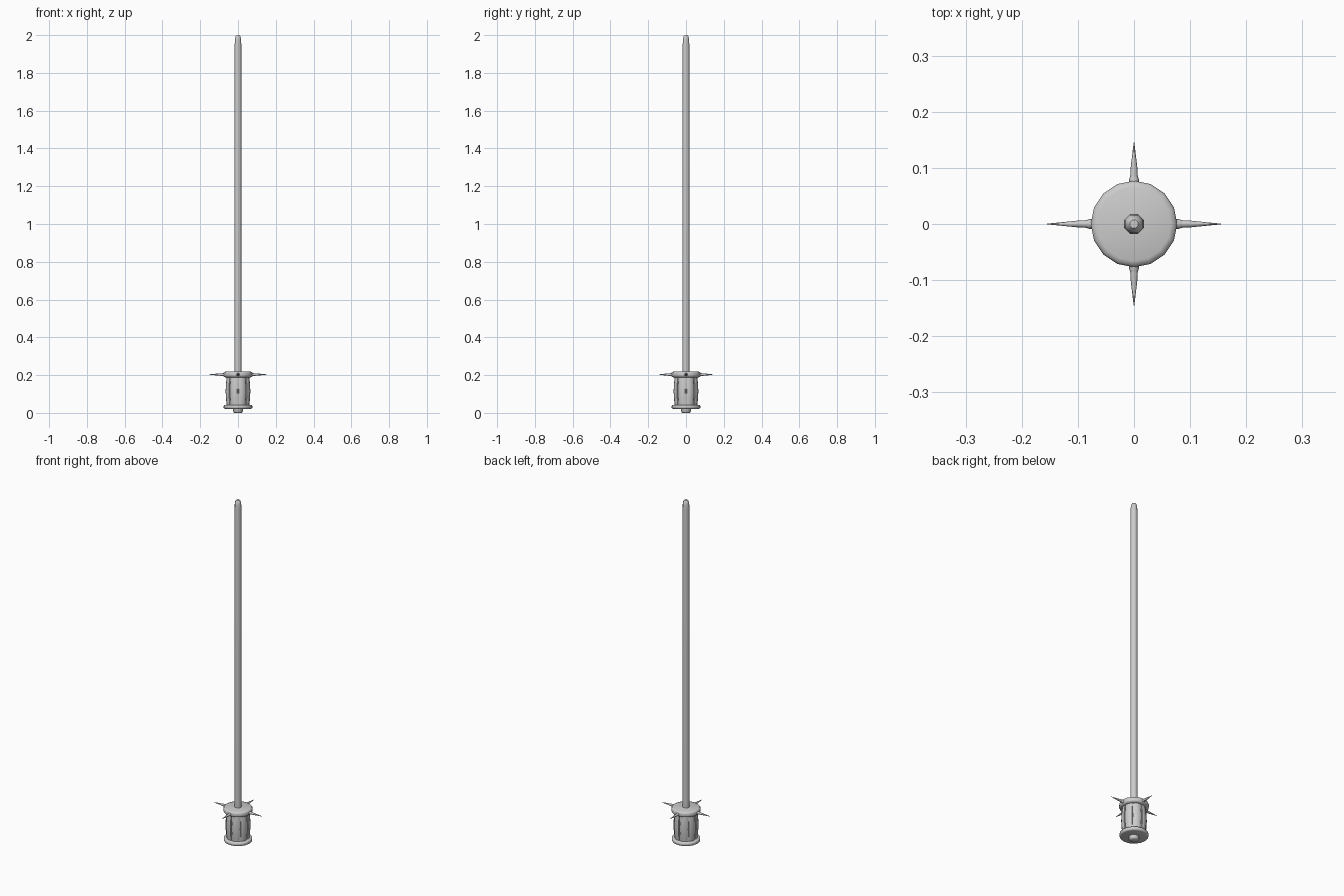
import bpy
from math import pi, cos, sin

if "Cube" in bpy.data.objects:
    bpy.data.objects.remove(bpy.data.objects["Cube"])


def mesh_object(name, verts, faces, smooth=True):
    mesh = bpy.data.meshes.new(name)
    mesh.from_pydata(verts, [], faces)
    mesh.update()
    obj = bpy.data.objects.new(name, mesh)
    bpy.context.collection.objects.link(obj)
    if smooth:
        bpy.ops.object.select_all(action='DESELECT')
        obj.select_set(True)
        bpy.context.view_layer.objects.active = obj
        bpy.ops.object.shade_smooth_by_angle(angle=0.8)
    return obj


def lathe(name, profile, sides, phase=0.0):
    """Capped surface of revolution from (radius, z) points, bottom to top."""
    verts = [(r * cos(phase + 2 * pi * i / sides), r * sin(phase + 2 * pi * i / sides), z)
             for r, z in profile for i in range(sides)]
    faces = [(k * sides + i, k * sides + (i + 1) % sides,
              (k + 1) * sides + (i + 1) % sides, (k + 1) * sides + i)
             for k in range(len(profile) - 1) for i in range(sides)]
    last = (len(profile) - 1) * sides
    faces += [tuple(reversed(range(sides))), tuple(range(last, last + sides))]
    return mesh_object(name, verts, faces)


# Blade with a rounded tip
lathe("blade", [(0.019, 0.2), (0.019, 1.95), (0.0175, 1.975),
                (0.0145, 1.992), (0.008, 2.0)], 8, pi / 8)

# Hilt end caps, pommel button and grip core
lathe("upper_cap", [(0.067, 0.188), (0.075, 0.192), (0.077, 0.197),
                    (0.077, 0.21), (0.074, 0.216), (0.066, 0.219)], 16)
lathe("lower_cap", [(0.067, 0.021), (0.073, 0.023), (0.076, 0.028),
                    (0.076, 0.036), (0.073, 0.041), (0.066, 0.043)], 16)
lathe("pommel_button", [(0.020, 0.0), (0.025, 0.005), (0.026, 0.025)], 16)
lathe("grip_core", [(0.056, 0.035), (0.056, 0.195)], 16)

# Bowed grip slats around the core
levels = [(0.060, 0.040), (0.064, 0.075), (0.066, 0.115), (0.064, 0.155), (0.060, 0.192)]
SLATS, HALF = 8, 0.33
for s in range(SLATS):
    mid = 2 * pi * (s + 0.5) / SLATS
    verts = []
    for r, z in levels:
        for radius, da in ((0.052, -HALF), (r - 0.002, -HALF), (r, -HALF * 0.8), (r + 0.001, 0),
                           (r, HALF * 0.8), (r - 0.002, HALF), (0.052, HALF)):
            verts.append((radius * cos(mid + da), radius * sin(mid + da), z))
    n = 7
    faces = [(k * n + i, k * n + (i + 1) % n, (k + 1) * n + (i + 1) % n, (k + 1) * n + i)
             for k in range(len(levels) - 1) for i in range(n)]
    top = (len(levels) - 1) * n
    faces += [tuple(reversed(range(n))), tuple(range(top, top + n))]
    mesh_object(f"grip_slat_{s + 1}", verts, faces)

# Four spikes with small collars on the upper cap
for s, length in enumerate((0.155, 0.145, 0.155, 0.145)):
    a = s * pi / 2
    for name, rings in (("spike", [(0.070, 0.0075), (0.100, 0.006), (length, 0.0006)]),
                        ("spike_collar", [(0.068, 0.009), (0.080, 0.0085), (0.085, 0.007)])):
        obj = lathe(f"{name}_{s + 1}", [(w, d) for d, w in rings], 8)
        obj.rotation_euler = (0, pi / 2, a)
        obj.location.z = 0.203
